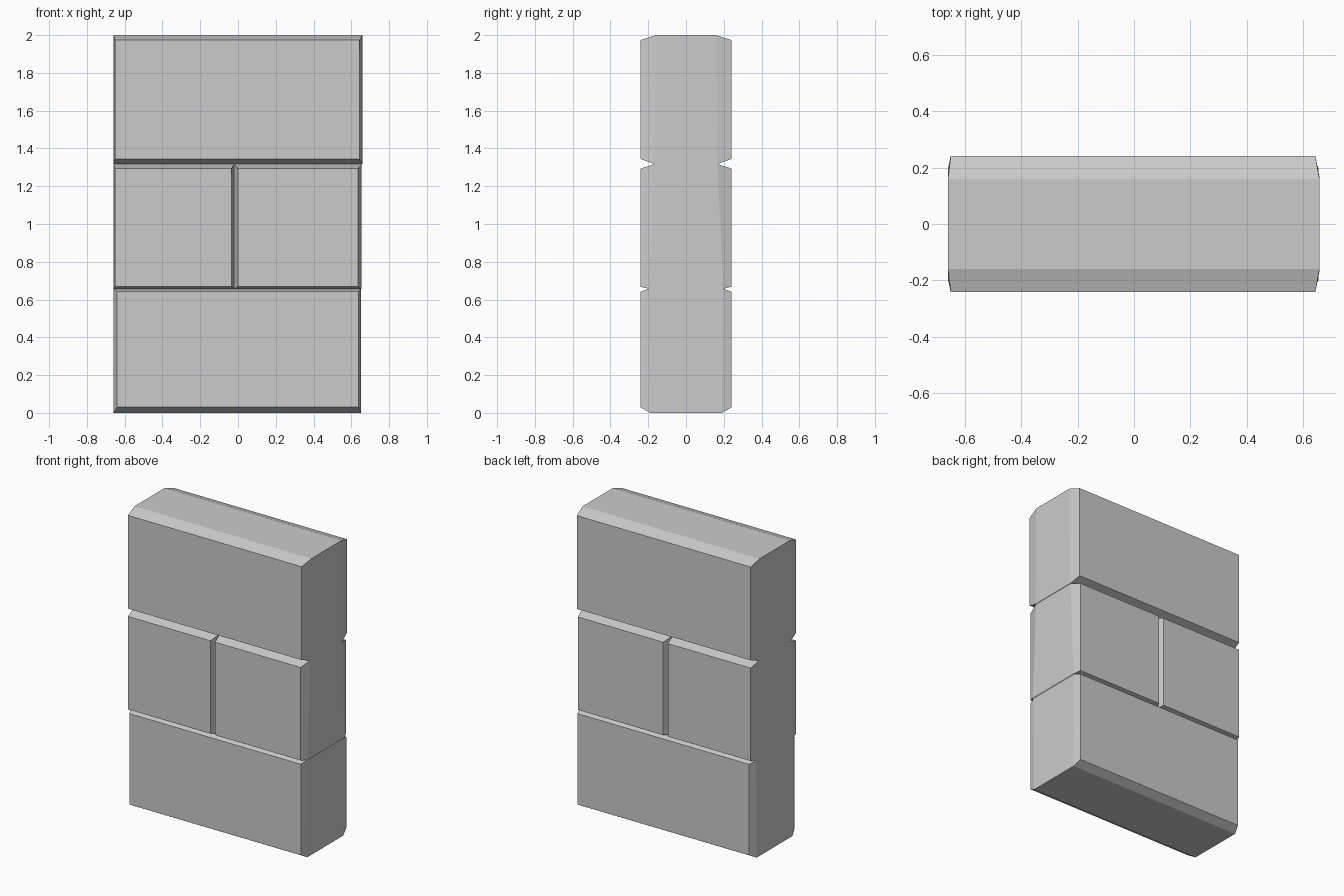
import bpy
import bmesh

if "Cube" in bpy.data.objects:
    bpy.data.objects.remove(bpy.data.objects["Cube"])

# Each stone: outer rectangle and bevelled face rectangle (x0, x1, z0, z1),
# joint depth at its bottom and top, and which sides are exposed
STONES = {
    "top_stone": ((-0.66, 0.658, 1.317, 2.0), (-0.65, 0.643, 1.345, 1.973), 0.167, 0.16, "RTL"),
    "middle_left_stone": ((-0.66, -0.02, 0.657, 1.317), (-0.65, -0.035, 0.668, 1.293), 0.197, 0.167, "L"),
    "middle_right_stone": ((-0.02, 0.655, 0.657, 1.317), (0.0, 0.635, 0.668, 1.293), 0.197, 0.167, "R"),
    "bottom_stone": ((-0.66, 0.65, 0.0, 0.657), (-0.64, 0.638, 0.03, 0.642), 0.19, 0.197, "BRL"),
}
FACE_Y = 0.242


def corners(rect):
    x0, x1, z0, z1 = rect
    return [(x0, z0), (x1, z0), (x1, z1), (x0, z1)]


def stone(name, outer, face, depth_bottom, depth_top, exposed):
    bm = bmesh.new()
    depths = [depth_bottom, depth_bottom, depth_top, depth_top]
    rims = []
    # Bevelled stone face on the front and on the back
    for side in (-1, 1):
        rim = [bm.verts.new((x, side * d, z)) for (x, z), d in zip(corners(outer), depths)]
        flat = [bm.verts.new((x, side * FACE_Y, z)) for x, z in corners(face)]
        bm.faces.new(flat)
        for i in range(4):
            j = (i + 1) % 4
            bm.faces.new((rim[i], rim[j], flat[j], flat[i]))
        rims.append(rim)
    # Exposed outside walls between the two faces
    for i, key in enumerate("BRTL"):
        if key in exposed:
            j = (i + 1) % 4
            bm.faces.new((rims[0][i], rims[0][j], rims[1][j], rims[1][i]))
    bmesh.ops.recalc_face_normals(bm, faces=bm.faces)
    # Open stones: make sure the front face points to -y
    front = min(bm.faces, key=lambda f: f.calc_center_median().y)
    if front.normal.y > 0:
        bmesh.ops.reverse_faces(bm, faces=bm.faces)
    mesh = bpy.data.meshes.new(name)
    bm.to_mesh(mesh)
    bm.free()
    bpy.context.collection.objects.link(bpy.data.objects.new(name, mesh))


for name, args in STONES.items():
    stone(name, *args)
